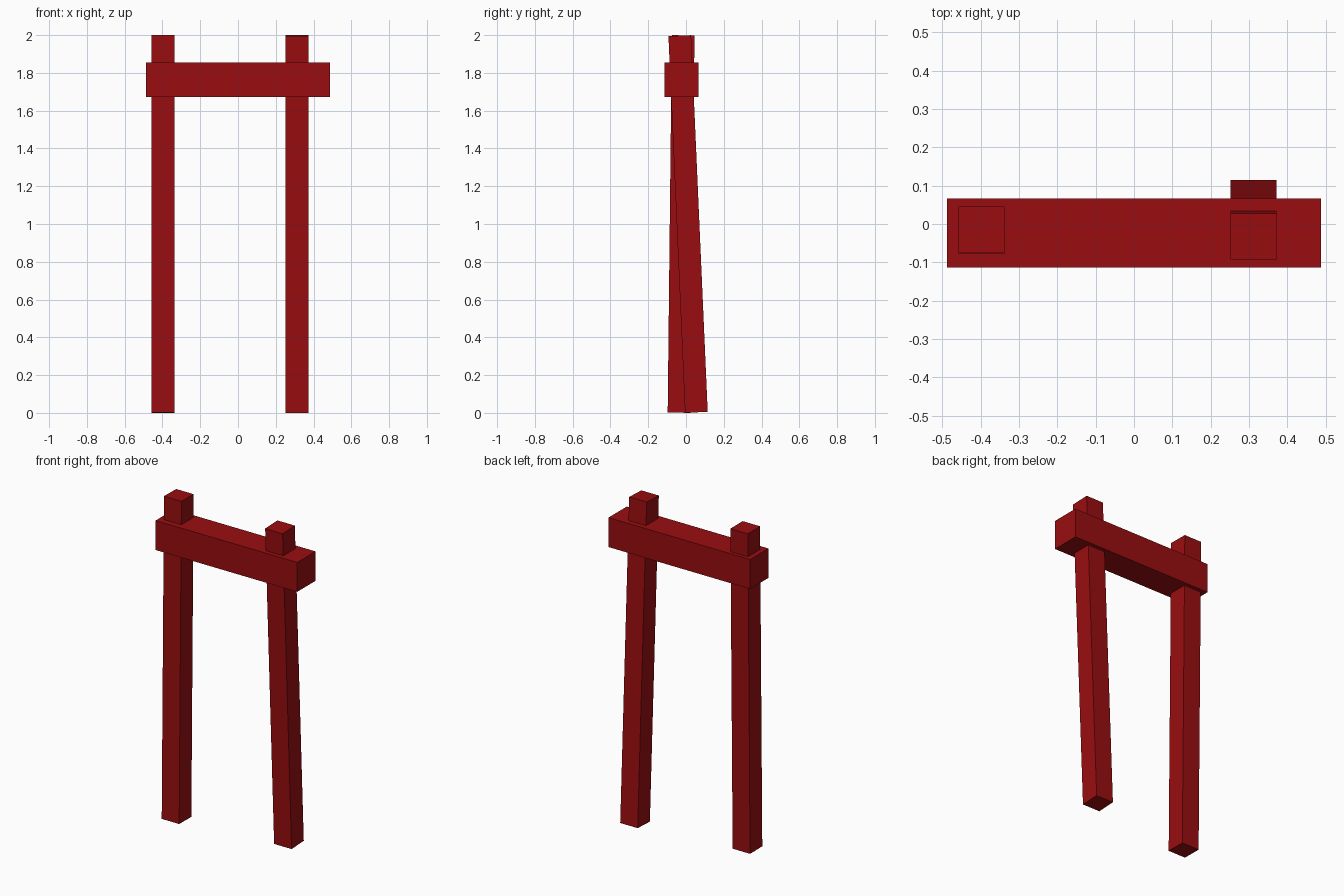
import bpy
from mathutils import Vector

cube = bpy.data.objects.get("Cube")
if cube:
    bpy.data.objects.remove(cube, do_unlink=True)

# Single red paint
red = bpy.data.materials.new("dark_red")
red.use_nodes = True
colour = (0.32, 0.004, 0.005, 1)
red.diffuse_color = colour
red.node_tree.nodes["Principled BSDF"].inputs["Base Color"].default_value = colour


def box_between(name, start, end, width, depth):
    """Square-cut timber whose long axis runs from start to end."""
    start, end = Vector(start), Vector(end)
    axis = end - start
    bpy.ops.mesh.primitive_cube_add(size=1, location=(start + end) / 2)
    ob = bpy.context.object
    ob.name = name
    # Timbers lean only forwards or backwards
    ob.rotation_euler.x = Vector((0, 0, 1)).rotation_difference(axis).to_euler().x
    ob.scale = (width, depth, axis.length)
    ob.data.materials.append(red)
    return ob


# Posts, leaning by different amounts
post = 0.12
box_between("left_post", (0.312, 0.055, 0.003), (0.312, -0.033, 1.997), post, post)
box_between("right_post", (-0.397, -0.037, 0.001), (-0.397, -0.015, 1.999), post, post)

# Crossbeam through which the posts pass
box_between("crossbeam", (0, -0.024, 1.672), (0, -0.024, 1.855), 0.974, 0.18)
